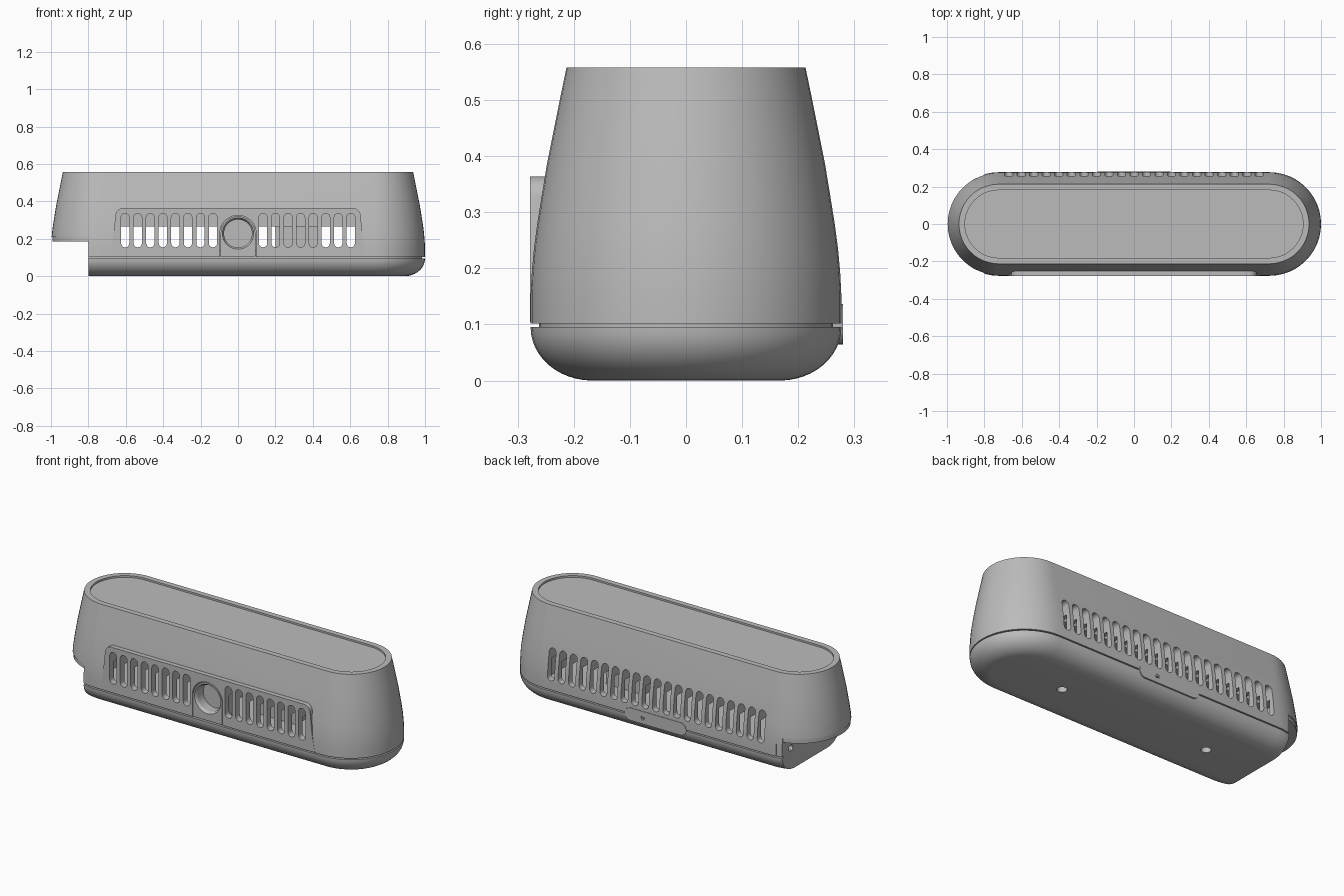
import bpy, bmesh, math
from mathutils import Matrix

if "Cube" in bpy.data.objects:
    bpy.data.objects.remove(bpy.data.objects["Cube"])

grey = bpy.data.materials.new("plain grey")
grey.use_nodes = True
grey.diffuse_color = (0.5, 0.5, 0.5, 1)
for node in grey.node_tree.nodes:
    if node.type == "BSDF_PRINCIPLED":
        node.inputs["Base Color"].default_value = grey.diffuse_color

STRAIGHT = 0.723   # half length of the straight run of the body
PITCH = 0.067      # vent spacing


def finish(name, bm):
    bmesh.ops.recalc_face_normals(bm, faces=bm.faces)
    mesh = bpy.data.meshes.new(name)
    bm.to_mesh(mesh)
    bm.free()
    mesh.materials.append(grey)
    obj = bpy.data.objects.new(name, mesh)
    bpy.context.collection.objects.link(obj)
    return obj


def capsule(half, r, n=24):
    """Horizontal rounded slot outline around the origin."""
    pts = []
    for side in (1, -1):
        for i in range(n + 1):
            a = math.pi * (i / n - 0.5)
            pts.append((side * (half + r * math.cos(a)), side * r * math.sin(a)))
    return pts


def loft(name, profile):
    """Stack capsule sections given as (radius, height)."""
    bm = bmesh.new()
    rings = [[bm.verts.new((x, y, z)) for x, y in capsule(STRAIGHT, r)]
             for r, z in profile]
    for a, b in zip(rings, rings[1:]):
        for i in range(len(a)):
            j = (i + 1) % len(a)
            bm.faces.new((a[i], a[j], b[j], b[i]))
    bm.faces.new(rings[0][::-1])
    bm.faces.new(rings[-1])
    return finish(name, bm)


def prism(name, outlines, y0, y1):
    """Extrude outlines drawn in x and z along y."""
    bm = bmesh.new()
    for pts in outlines:
        a = [bm.verts.new((x, y0, z)) for x, z in pts]
        b = [bm.verts.new((x, y1, z)) for x, z in pts]
        for i in range(len(a)):
            j = (i + 1) % len(a)
            bm.faces.new((a[i], a[j], b[j], b[i]))
        bm.faces.new(a)
        bm.faces.new(b)
    return finish(name, bm)


def box(name, x0, x1, y0, y1, z0, z1):
    return prism(name, [[(x0, z0), (x1, z0), (x1, z1), (x0, z1)]], y0, y1)


def rod(name, r1, r2, depth, loc, axis="Z"):
    bm = bmesh.new()
    rot = {"X": Matrix.Rotation(math.pi / 2, 4, "Y"),
           "Y": Matrix.Rotation(math.pi / 2, 4, "X"), "Z": Matrix()}[axis]
    bmesh.ops.create_cone(bm, cap_ends=True, segments=48, radius1=r1, radius2=r2,
                          depth=depth, matrix=Matrix.Translation(loc) @ rot)
    return finish(name, bm)


def combine(obj, other, operation="DIFFERENCE", keep=False):
    mod = obj.modifiers.new("cut", "BOOLEAN")
    mod.operation = operation
    mod.solver = "EXACT"
    mod.object = other
    bpy.context.view_layer.objects.active = obj
    bpy.ops.object.modifier_apply(modifier=mod.name)
    if not keep:
        bpy.data.objects.remove(other)


def arch(half, bottom, centre):
    top = [(half * math.cos(a), centre + half * math.sin(a))
           for a in (math.pi * i / 32 for i in range(33))]
    return [(-half, bottom), (half, bottom)] + top


# Tapered upper shell
shell = loft("upper_shell", [(0.277, 0.102), (0.277, 0.15), (0.275, 0.19), (0.271, 0.235),
                             (0.265, 0.28), (0.257, 0.33), (0.248, 0.385), (0.237, 0.44),
                             (0.225, 0.5), (0.213, 0.558)])

# Upright front panel with rounded upper corners
corner = [(0.615 + 0.04 * math.sin(a), 0.324 + 0.04 * math.cos(a))
          for a in (math.radians(10 * i) for i in range(9))]
half_panel = corner + [(0.668, 0.2), (0.685, 0.104)]
panel = prism("front_panel", [half_panel + [(-x, z) for x, z in reversed(half_panel)]],
              -0.278, -0.2)
combine(shell, panel, "UNION")

# Hollow inside, sunken lid and housing opening
combine(shell, box("cavity", -0.74, 0.74, -0.24, 0.24, 0.13, 0.266))
combine(shell, loft("lid_recess", [(0.181, 0.548), (0.181, 0.6)]))
combine(shell, prism("housing_opening", [arch(0.097, 0.09, 0.228)], -0.3, -0.19))


# Vent slots, front and back
def vents(ks):
    return [[(k * PITCH - v, 0.245 + u) for u, v in capsule(0.069, 0.022, 8)] for k in ks]


ks = list(range(2, 10))
combine(shell, prism("front_vents", vents(ks + [-k for k in ks]), -0.32, -0.18))
combine(shell, prism("back_vents", vents(range(-10, 11)), 0.18, 0.32))

# Fine upright joints beside the end step
for side in (-1, 1):
    combine(shell, box("joint", -0.772, -0.767, side * 0.285 - 0.015,
                       side * 0.285 + 0.015, 0.09, 0.178))

# Rounded base and the recessed seam above it
curve = [(0.167 + 0.11 * math.sin(a), 0.095 - 0.095 * math.cos(a))
         for a in (math.pi / 2 * i / 12 for i in range(13))]
base = loft("base", curve)
seam = loft("seam", [(0.262, 0.085), (0.262, 0.11)])
for side in (-1, 1):
    combine(base, rod("screw_hole", 0.026, 0.026, 0.06, (side * 0.475, 0, 0)))

# Step cut out under one end, with a small socket in its face
combine(shell, box("step", -1.2, -0.8, -0.5, 0.5, -0.1, 0.21))
for part in (base, seam):
    combine(part, box("step", -1.2, -0.8, -0.5, 0.5, -0.1, 0.21))
socket = rod("socket", 0.018, 0.018, 0.08, (-0.8, 0.186, 0.125), "X")
combine(shell, socket)

# Inset lip under the overhang
lip = loft("overhang_lip", [(0.27, 0.185), (0.27, 0.215)])
combine(lip, box("lip_cut", -0.79, 1.2, -0.5, 0.5, 0, 0.5))

# Arched housing with a round dish
housing = prism("dish_housing", [arch(0.0925, 0.104, 0.228)], -0.278, -0.19)
combine(housing, rod("dish", 0.075, 0.075, 0.12, (0, -0.27, 0.228), "Y"))
combine(housing, rod("dish_chamfer", 0.073, 0.085, 0.02, (0, -0.27, 0.228), "Y"))

# Rear tab with a pin hole
tab = prism("rear_tab", [[(x, z + 0.1) for x, z in capsule(0.16, 0.036, 12)]], 0.2, 0.28)
combine(tab, rod("pin_hole", 0.012, 0.012, 0.06, (0.08, 0.28, 0.1), "Y"))

# Block inside the cavity
block = box("inner_block", 0.2, 0.44, -0.1, 0.1, 0.125, 0.27)

# Smooth the curved parts, keep edges crisp
bpy.ops.object.select_all(action="DESELECT")
for obj in (shell, base, seam, lip, housing, tab):
    obj.select_set(True)
bpy.context.view_layer.objects.active = shell
bpy.ops.object.shade_smooth_by_angle(angle=math.radians(28))
